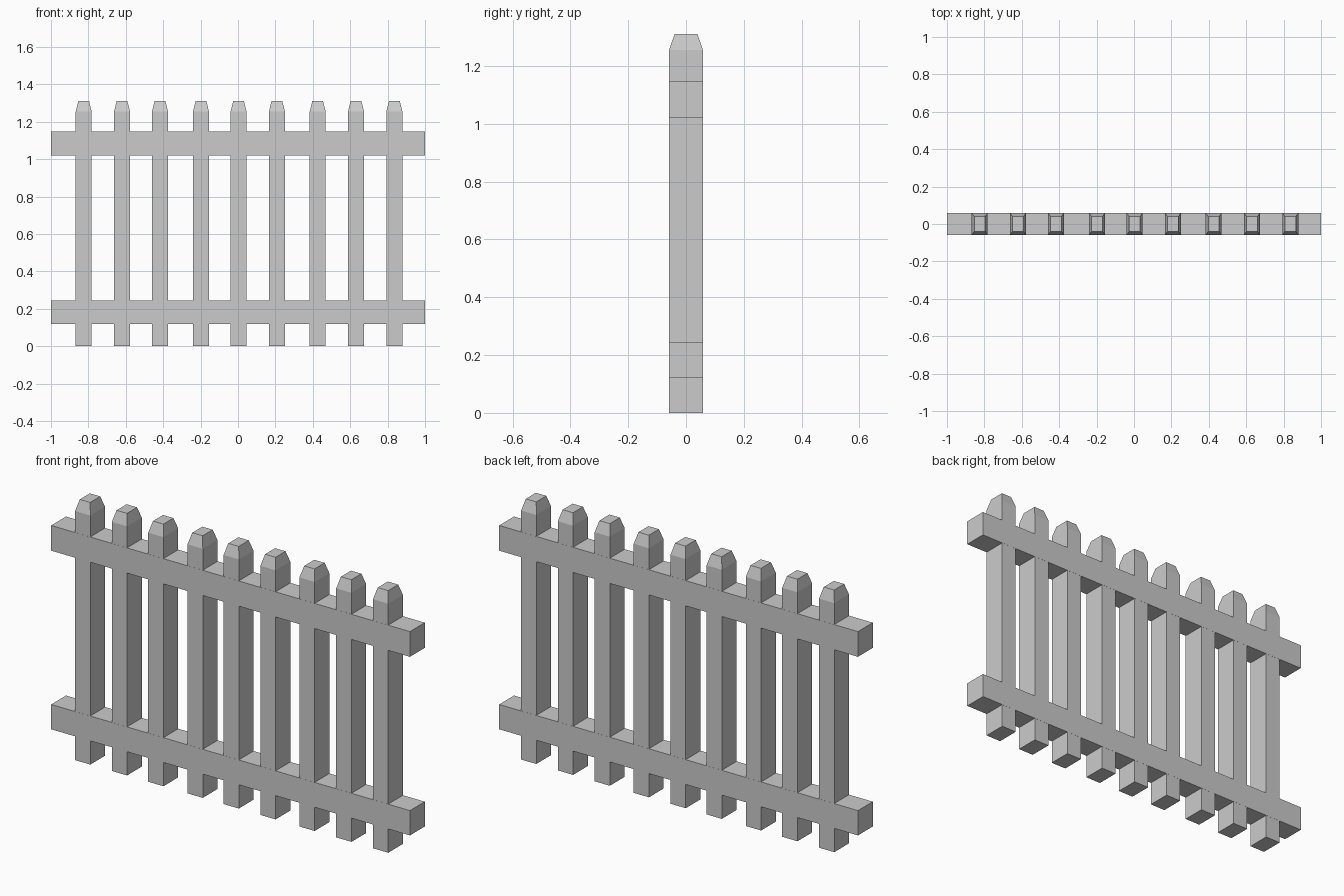
import bpy
import bmesh

cube = bpy.data.objects.get("Cube")
if cube:
    bpy.data.objects.remove(cube)

GREY = (0.6, 0.6, 0.6, 1.0)
mat = bpy.data.materials.new("plain grey")
mat.use_nodes = True
mat.diffuse_color = GREY
mat.node_tree.nodes["Principled BSDF"].inputs["Base Color"].default_value = GREY


def loft(name, x, sections):
    """Stack rectangles (z, width, depth) into a closed solid centred on x."""
    bm = bmesh.new()
    rings = []
    for z, w, d in sections:
        corners = ((-1, -1), (1, -1), (1, 1), (-1, 1))
        rings.append([bm.verts.new((x + sx * w / 2, sy * d / 2, z)) for sx, sy in corners])
    bm.faces.new(rings[0][::-1])
    bm.faces.new(rings[-1])
    for low, high in zip(rings, rings[1:]):
        for i in range(4):
            j = (i + 1) % 4
            bm.faces.new((low[i], low[j], high[j], high[i]))
    mesh = bpy.data.meshes.new(name)
    bm.to_mesh(mesh)
    bm.free()
    mesh.materials.append(mat)
    obj = bpy.data.objects.new(name, mesh)
    bpy.context.collection.objects.link(obj)
    return obj


# Two horizontal rails
for name, bottom, top in (("lower_rail", 0.12, 0.245), ("upper_rail", 1.02, 1.147)):
    loft(name, 0, [(bottom, 2.0, 0.118), (top, 2.0, 0.118)])

# Upright pickets, slightly unevenly spaced, with chamfered tops
picket_positions = (-0.825, -0.62, -0.417, -0.198, 0.003, 0.208, 0.426, 0.631, 0.836)
for n, x in enumerate(picket_positions, 1):
    loft(f"picket_{n}", x, [(0, 0.085, 0.117), (1.255, 0.085, 0.117), (1.31, 0.058, 0.08)])
